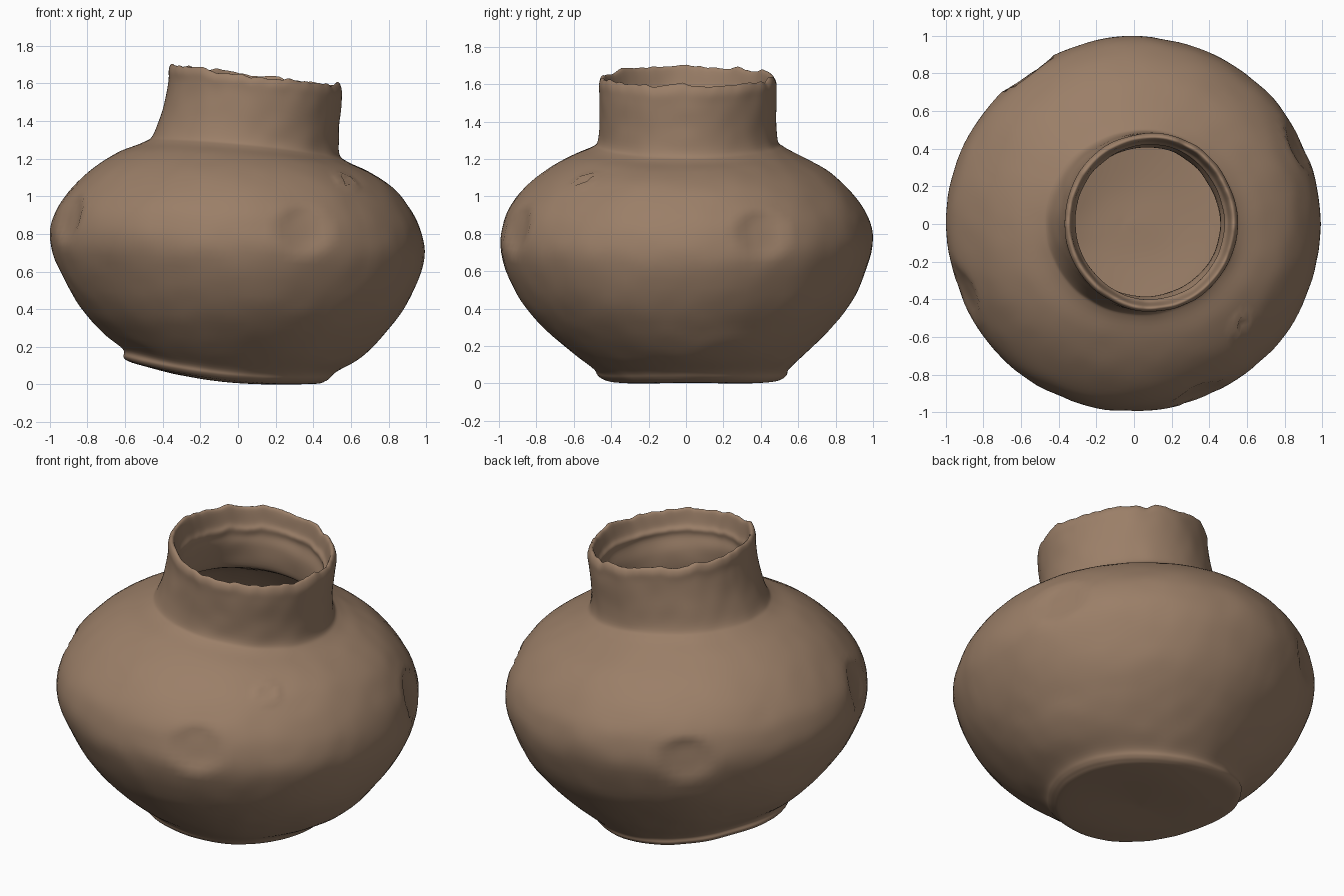
import bpy, bmesh, math
from mathutils import Vector, noise

SEG, SUB = 128, 5

# Outer rings: x left, z left, x right, z right, y front, y back, z middle
BASE = [
    (-0.06, 0.02, -0.04, 0.02, -0.01, 0.01, 0.02),
    (-0.30, 0.05, 0.25, 0.005, -0.28, 0.30, 0.01),
    (-0.50, 0.10, 0.42, 0.005, -0.41, 0.46, 0.02),
    (-0.58, 0.125, 0.47, 0.018, -0.45, 0.51, 0.03),
    (-0.605, 0.148, 0.495, 0.035, -0.475, 0.535, 0.05),
]
BODY = [
    (-0.61, 0.19, 0.53, 0.07, -0.50, 0.55, 0.085),
    (-0.72, 0.28, 0.65, 0.145, -0.62, 0.65, 0.175),
    (-0.82, 0.39, 0.78, 0.27, -0.78, 0.79, 0.32),
    (-0.92, 0.55, 0.90, 0.43, -0.90, 0.91, 0.48),
    (-0.99, 0.73, 0.985, 0.64, -0.99, 0.99, 0.70),
    (-0.98, 0.88, 0.975, 0.80, -0.98, 0.98, 0.86),
    (-0.92, 1.00, 0.91, 0.94, -0.91, 0.91, 0.99),
    (-0.80, 1.13, 0.82, 1.05, -0.78, 0.78, 1.12),
    (-0.65, 1.23, 0.70, 1.13, -0.63, 0.62, 1.21),
    (-0.50, 1.29, 0.58, 1.185, -0.51, 0.53, 1.26),
    (-0.45, 1.33, 0.535, 1.23, -0.475, 0.49, 1.30),
]
NECK = [
    (-0.405, 1.46, 0.53, 1.35, -0.467, 0.482, 1.42),
    (-0.375, 1.60, 0.545, 1.48, -0.465, 0.48, 1.55),
    (-0.37, 1.665, 0.55, 1.545, -0.465, 0.48, 1.61),
]
# Lip rolls over and steps down to an inner ledge
LIP = [
    (-0.355, 1.695, 0.535, 1.585, -0.452, 0.465, 1.64),
    (-0.335, 1.685, 0.515, 1.58, -0.435, 0.448, 1.63),
    (-0.325, 1.60, 0.495, 1.51, -0.42, 0.435, 1.56),
    (-0.312, 1.56, 0.475, 1.48, -0.405, 0.42, 1.53),
    (-0.318, 1.52, 0.478, 1.44, -0.408, 0.423, 1.49),
]


def inset(r, d):
    return (r[0] + d, r[1], r[2] - d, r[3], r[4] + d, r[5] - d, r[6])


# Hollow inside follows the outer wall
INSIDE = [inset(r, 0.075) for r in reversed(BODY[1:] + NECK[:1])]
FLOOR = [(-0.50, 0.25, 0.44, 0.13, -0.42, 0.44, 0.15),
         (-0.25, 0.15, 0.22, 0.11, -0.20, 0.20, 0.12),
         (-0.06, 0.12, -0.04, 0.12, -0.01, 0.01, 0.12)]


def smooth_rings(rings):
    out = []
    for i in range(len(rings) - 1):
        a, b = rings[max(i - 1, 0)], rings[i]
        c, d = rings[i + 1], rings[min(i + 2, len(rings) - 1)]
        for k in range(SUB):
            t = k / SUB
            out.append(tuple(0.5 * (2 * q + (s - p) * t + (2 * p - 5 * q + 4 * s - u) * t * t
                                    + (3 * q - p - 3 * s + u) * t ** 3)
                             for p, q, s, u in zip(a, b, c, d)))
    return out + [rings[-1]]


# Thumb dents around the belly: azimuth, height
DENTS = [(math.radians(a), z) for a, z in ((-69, 0.82), (25, 0.80), (125, 0.78), (202, 0.88))]
PIT = Vector((0.58, -0.54, 1.09))


def shape(p, ang, outer):
    rad = Vector((p.x, p.y, 0)).normalized()
    # hand-made unevenness
    p = p + rad * (0.010 * noise.noise(p * 3.0) + 0.004 * noise.noise(p * 9.0))
    # ragged rim
    w = min(max((p.z - 1.45) / 0.15, 0), 1)
    if w:
        q = Vector((math.cos(ang), math.sin(ang), 0))
        p.z += w * (0.022 * noise.noise(q * 3.5) + 0.012 * noise.noise(q * 9))
    if outer:
        az = math.atan2(p.y, p.x)
        for a, z in DENTS:
            da = (az - a + math.pi) % (2 * math.pi) - math.pi
            d = math.hypot(da * 0.95 / 0.15, (p.z - z) / 0.13)
            if d < 1:
                p = p - rad * 0.032 * (1 - d ** 3)
        d = (p - PIT).length / 0.035
        if d < 2:
            p = p + (rad + Vector((0, 0, 1))) * (0.012 * math.exp(-(d - 1.2) ** 2 * 5)
                                                 - 0.022 * math.exp(-d * d * 2))
    return p


rings = smooth_rings(BASE + BODY + NECK + LIP + INSIDE + FLOOR)
n_outer = (len(BASE) + len(BODY) + len(NECK)) * SUB

# Loft the pot from foot, over the lip, to the inner floor
bm = bmesh.new()
loops = []
for i, (xl, zl, xr, zr, y0, y1, zm) in enumerate(rings):
    loop = []
    for k in range(SEG):
        ang = 2 * math.pi * k / SEG
        c, s = math.cos(ang), math.sin(ang)
        z = zm + (zr - zl) / 2 * c + ((zl + zr) / 2 - zm) * c * c
        p = Vector(((xl + xr) / 2 + (xr - xl) / 2 * c, (y0 + y1) / 2 + (y1 - y0) / 2 * s, z))
        loop.append(bm.verts.new(shape(p, ang, i < n_outer)))
    loops.append(loop)
for a, b in zip(loops, loops[1:]):
    for k in range(SEG):
        j = (k + 1) % SEG
        bm.faces.new((a[k], a[j], b[j], b[k]))
bm.faces.new(list(reversed(loops[0])))
bm.faces.new(loops[-1])
bmesh.ops.recalc_face_normals(bm, faces=bm.faces)
low = min(v.co.z for v in bm.verts)
for v in bm.verts:
    v.co.z -= low
for f in bm.faces:
    f.smooth = True

mesh = bpy.data.meshes.new("clay_pot")
bm.to_mesh(mesh)
bm.free()
clay = bpy.data.materials.new("brown clay")
clay.diffuse_color = (0.328, 0.212, 0.138, 1)
mesh.materials.append(clay)
pot = bpy.data.objects.new("clay_pot", mesh)
bpy.context.collection.objects.link(pot)
